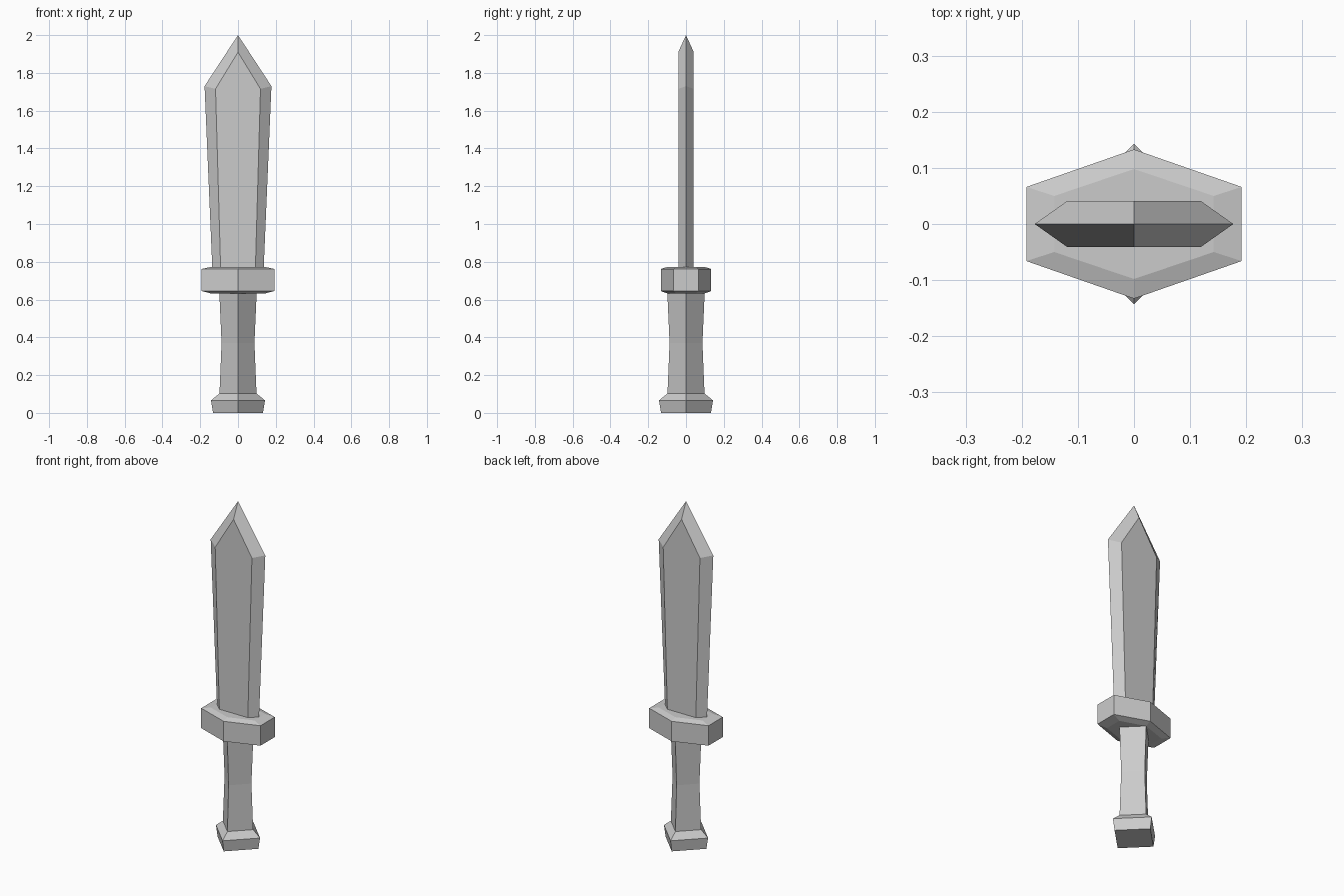
import bpy, bmesh
from mathutils import Vector

if "Cube" in bpy.data.objects:
    bpy.data.objects.remove(bpy.data.objects["Cube"])


def loft(name, rings):
    """Skin a stack of equal-length point rings and cap both ends."""
    bm = bmesh.new()
    rows = [[bm.verts.new(Vector(p)) for p in ring] for ring in rings]
    for a, b in zip(rows, rows[1:]):
        n = len(a)
        for i in range(n):
            j = (i + 1) % n
            bm.faces.new((a[i], a[j], b[j], b[i]))
    bm.faces.new(rows[0])
    bm.faces.new(rows[-1])
    bmesh.ops.recalc_face_normals(bm, faces=bm.faces[:])
    mesh = bpy.data.meshes.new(name)
    bm.to_mesh(mesh)
    bm.free()
    obj = bpy.data.objects.new(name, mesh)
    bpy.context.collection.objects.link(obj)
    return obj


def diamond(r, z):
    return [(r, 0, z), (0, r, z), (-r, 0, z), (0, -r, z)]


def hexagon(x, y_side, y_mid, z):
    return [(x, -y_side, z), (x, y_side, z), (0, y_mid, z),
            (-x, y_side, z), (-x, -y_side, z), (0, -y_mid, z)]


def blade_outline(base_x, shoulder_x, shoulder_z, tip_z, y):
    base_z = 0.765
    return [(-base_x, y, base_z), (base_x, y, base_z),
            (shoulder_x, y, shoulder_z), (0, y, tip_z),
            (-shoulder_x, y, shoulder_z)]


# Pommel: flared square block turned 45 degrees
loft("pommel", [diamond(r, z) for r, z in
                ((0.132, 0), (0.143, 0.066), (0.098, 0.103))])

# Grip: four-sided, pinched at the middle
loft("grip", [diamond(r, z) for r, z in
              ((0.098, 0.103), (0.087, 0.37), (0.099, 0.64))])

# Guard: stretched hexagon with shallow bevelled top and bottom
INNER, OUTER = (0.142, 0.05, 0.098), (0.192, 0.066, 0.133)
loft("guard", [hexagon(*size, z) for size, z in
               ((INNER, 0.632), (OUTER, 0.645), (OUTER, 0.762), (INNER, 0.773))])

# Blade: sharp outer edge at y = 0 with a flat inset panel on each side
FLAT = (0.092, 0.119, 1.715, 1.91)
loft("blade", [blade_outline(*FLAT, -0.041),
               blade_outline(0.136, 0.177, 1.73, 2.0, 0),
               blade_outline(*FLAT, 0.041)])
